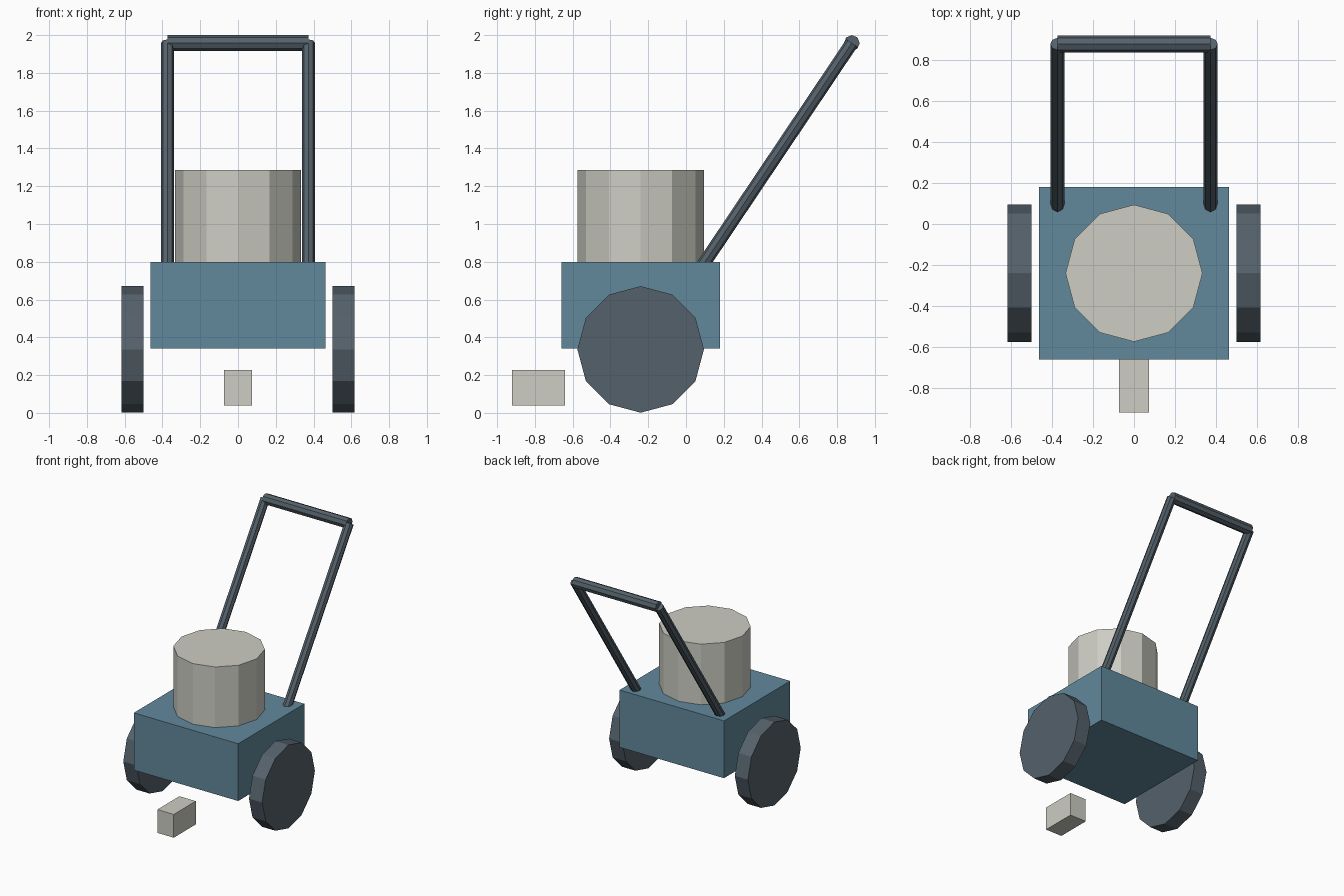
import bpy
import bmesh
from mathutils import Matrix, Vector

cube = bpy.data.objects.get("Cube")
if cube:
    bpy.data.objects.remove(cube, do_unlink=True)


def make_material(name, rgb):
    mat = bpy.data.materials.new(name)
    mat.use_nodes = True
    color = (*rgb, 1.0)
    mat.diffuse_color = color
    mat.node_tree.nodes["Principled BSDF"].inputs["Base Color"].default_value = color
    return mat


blue = make_material("steel blue", (0.12, 0.25, 0.33))
cream = make_material("warm light grey", (0.61, 0.61, 0.55))
dark = make_material("slate grey", (0.09, 0.12, 0.145))


def finish(name, bm, mat):
    mesh = bpy.data.meshes.new(name)
    bm.to_mesh(mesh)
    bm.free()
    mesh.materials.append(mat)
    obj = bpy.data.objects.new(name, mesh)
    bpy.context.collection.objects.link(obj)
    return obj


def box(name, low, high, mat):
    low, high = Vector(low), Vector(high)
    bm = bmesh.new()
    place = Matrix.Translation((low + high) / 2) @ Matrix.Diagonal((*(high - low), 1))
    bmesh.ops.create_cube(bm, size=1, matrix=place)
    return finish(name, bm, mat)


def rod(name, start, end, radius, sides, mat):
    """Flat-sided cylinder running between two points."""
    start, end = Vector(start), Vector(end)
    axis = end - start
    turn = Vector((0, 0, 1)).rotation_difference(axis).to_matrix().to_4x4()
    bm = bmesh.new()
    bmesh.ops.create_cone(bm, cap_ends=True, segments=sides, radius1=radius,
                          radius2=radius, depth=axis.length,
                          matrix=Matrix.Translation((start + end) / 2) @ turn)
    return finish(name, bm, mat)


MID_Y = -0.24      # shared centre of body, drum and wheels
DECK = 0.80        # top of the body
GRIP_Y, GRIP_Z = 0.878, 1.958
ARM_X = 0.373

# Body, drum and the small block in front
box("body", (-0.464, MID_Y - 0.42, 0.34), (0.464, MID_Y + 0.42, DECK), blue)
rod("drum", (0, MID_Y, DECK), (0, MID_Y, 1.287), 0.334, 12, cream)
box("front_block", (-0.073, -0.92, 0.04), (0.073, -0.64, 0.227), cream)

# Wheels and handle arms on both sides
for side, sign in (("left", 1), ("right", -1)):
    rod(side + "_wheel", (sign * 0.5, MID_Y, 0.336), (sign * 0.617, MID_Y, 0.336),
        0.335, 12, dark)
    rod(side + "_handle_arm", (sign * ARM_X, 0.074, 0.76),
        (sign * ARM_X, GRIP_Y, GRIP_Z), 0.035, 8, dark)

# Grip joining the arms
rod("handle_grip", (-ARM_X, GRIP_Y, GRIP_Z), (ARM_X, GRIP_Y, GRIP_Z), 0.042, 8, dark)
